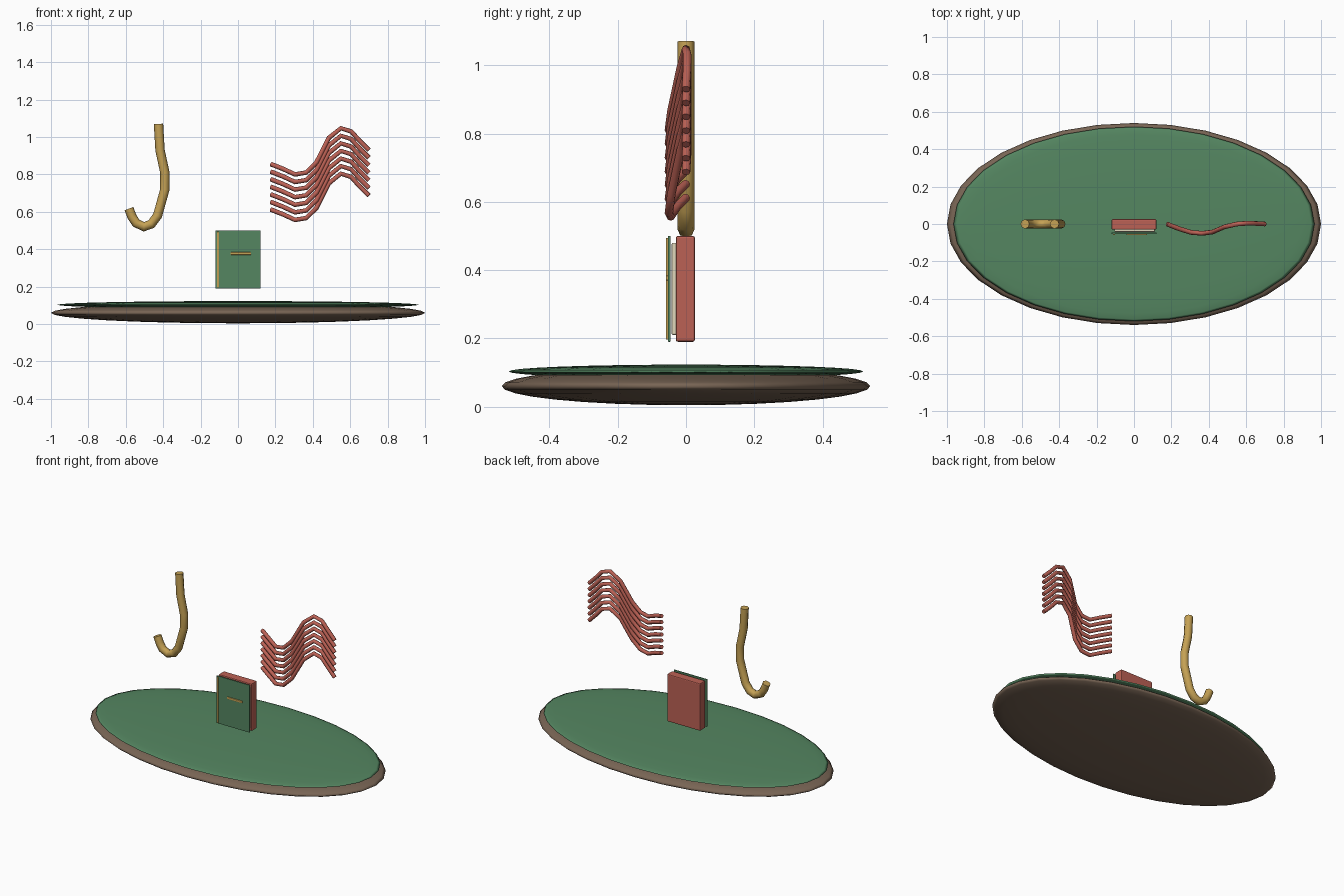
import bpy, math

if "Cube" in bpy.data.objects:
    bpy.data.objects.remove(bpy.data.objects["Cube"])


def material(name, rgb):
    m = bpy.data.materials.new(name)
    m.diffuse_color = (*rgb, 1)
    m.use_nodes = True
    m.node_tree.nodes["Principled BSDF"].inputs["Base Color"].default_value = m.diffuse_color
    return m


BROWN = material("brown", (0.19, 0.13, 0.09))
GREEN = material("green", (0.09, 0.24, 0.12))
RED = material("red", (0.50, 0.12, 0.09))
GOLD = material("gold", (0.56, 0.36, 0.09))
CREAM = material("cream", (0.75, 0.68, 0.50))


def disc(name, z, size, mat):
    bpy.ops.mesh.primitive_uv_sphere_add(segments=32, ring_count=16, radius=1, location=(0, 0, z))
    o = bpy.context.object
    o.name = name
    o.scale = size
    bpy.ops.object.transform_apply(location=False, scale=True)
    bpy.ops.object.shade_smooth()
    o.data.materials.append(mat)


def box(name, lo, hi, mat, bevel=0.0):
    bpy.ops.mesh.primitive_cube_add(size=1, location=[(a + b) / 2 for a, b in zip(lo, hi)])
    o = bpy.context.object
    o.name = name
    o.scale = [b - a for a, b in zip(lo, hi)]
    bpy.ops.object.transform_apply(location=False, scale=True)
    o.data.materials.append(mat)
    if bevel:
        b = o.modifiers.new("bevel", "BEVEL")
        b.width = bevel
        b.segments = 2


def tube(name, pts, radius, mat, res):
    c = bpy.data.curves.new(name, "CURVE")
    c.dimensions = "3D"
    c.bevel_depth = radius
    c.bevel_resolution = res
    c.use_fill_caps = True
    s = c.splines.new("POLY")
    s.points.add(len(pts) - 1)
    for p, co in zip(s.points, pts):
        p.co = (*co, 1)
    c.materials.append(mat)
    o = bpy.data.objects.new(name, c)
    bpy.context.collection.objects.link(o)
    # turn the swept curve into a mesh
    bpy.ops.object.select_all(action="DESELECT")
    o.select_set(True)
    bpy.context.view_layer.objects.active = o
    bpy.ops.object.convert(target="MESH")
    bpy.ops.object.shade_smooth_by_angle(angle=math.radians(50))


# oval base with green top
disc("base", 0.06, (1.0, 0.54, 0.056), BROWN)
disc("base_top", 0.103, (0.965, 0.52, 0.02), GREEN)

# book: back block, pages, front cover, spine strip and clasp
box("book_block", (-0.12, -0.03, 0.19), (0.12, 0.026, 0.50), RED, 0.006)
box("book_pages", (-0.105, -0.042, 0.21), (0.112, -0.026, 0.48), CREAM, 0.004)
box("book_cover", (-0.12, -0.053, 0.19), (0.12, -0.045, 0.50), GREEN, 0.002)
box("spine_strip", (-0.113, -0.059, 0.196), (-0.102, -0.052, 0.494), GOLD, 0.002)
box("clasp", (-0.04, -0.059, 0.37), (0.07, -0.050, 0.384), GOLD, 0.003)

# hook
hook = [(-0.425, 1.07), (-0.417, 0.93), (-0.391, 0.81), (-0.391, 0.72), (-0.43, 0.58),
        (-0.463, 0.535), (-0.503, 0.52), (-0.545, 0.54), (-0.567, 0.575), (-0.583, 0.617)]
tube("hook", [(x, 0, z) for x, z in hook], 0.025, GOLD, 2)

# stack of seven wavy cords
cord = [(0.176, 0, 0.855), (0.24, -0.025, 0.83), (0.305, -0.045, 0.80), (0.365, -0.05, 0.81),
        (0.42, -0.043, 0.865), (0.485, -0.015, 0.995), (0.55, 0, 1.047), (0.605, 0.004, 1.03),
        (0.65, 0.003, 0.98), (0.70, 0, 0.93)]
for i in range(7):
    tube(f"cord_{i + 1}", [(x, y, z - 0.0405 * i) for x, y, z in cord], 0.0125, RED, 2)
